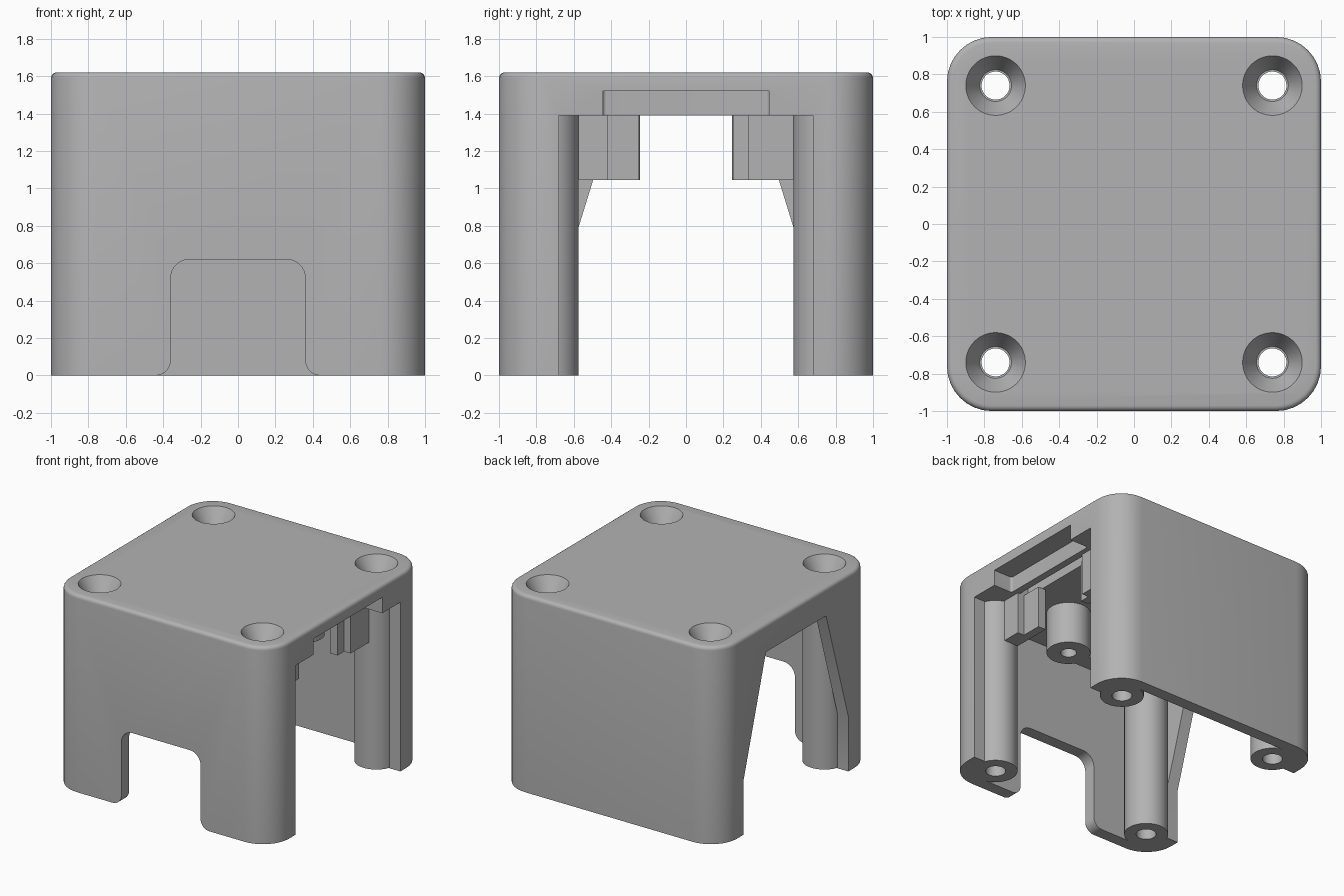
import bpy, bmesh, math
from mathutils import Vector

cube = bpy.data.objects.get("Cube")
if cube:
    bpy.data.objects.remove(cube, do_unlink=True)

grey = bpy.data.materials.new("plain grey")
grey.use_nodes = True
tone = (0.45, 0.45, 0.45, 1)
grey.diffuse_color = tone
grey.node_tree.nodes["Principled BSDF"].inputs["Base Color"].default_value = tone

TOP, CEILING, WALL = 1.62, 1.39, 0.9
POST, POST_R = 0.74, 0.165
SIGNS = (-1, 1)


def fillet(corners, steps=8):
    """Round a polygon given as (a, b, radius) corners."""
    out = []
    n = len(corners)
    for i, (a, b, r) in enumerate(corners):
        p = Vector((a, b))
        if r == 0:
            out.append(p)
            continue
        u = (Vector(corners[i - 1][:2]) - p).normalized()
        v = (Vector(corners[(i + 1) % n][:2]) - p).normalized()
        half = u.angle(v) / 2
        centre = p + (u + v).normalized() * (r / math.sin(half))
        start = p + u * (r / math.tan(half)) - centre
        end = p + v * (r / math.tan(half)) - centre
        sweep = start.angle_signed(end)
        for k in range(steps + 1):
            t = -sweep * k / steps
            c, s = math.cos(t), math.sin(t)
            out.append(centre + Vector((start.x * c - start.y * s, start.x * s + start.y * c)))
    return out


def finish(name, bm):
    bmesh.ops.recalc_face_normals(bm, faces=bm.faces)
    mesh = bpy.data.meshes.new(name)
    bm.to_mesh(mesh)
    bm.free()
    mesh.materials.append(grey)
    obj = bpy.data.objects.new(name, mesh)
    bpy.context.collection.objects.link(obj)
    return obj


def prism(name, corners, axis, lo, hi):
    """Extrude a rounded profile along an axis."""
    place = {"x": lambda a, b, h: (h, a, b),
             "y": lambda a, b, h: (a, h, b),
             "z": lambda a, b, h: (a, b, h)}[axis]
    bm = bmesh.new()
    pts = fillet(corners)
    low = [bm.verts.new(place(p.x, p.y, lo)) for p in pts]
    high = [bm.verts.new(place(p.x, p.y, hi)) for p in pts]
    bm.faces.new(low)
    bm.faces.new(high)
    for i in range(len(pts)):
        bm.faces.new((low[i - 1], low[i], high[i], high[i - 1]))
    return finish(name, bm)


def box(name, x0, x1, y0, y1, z0, z1, r=0):
    x0, x1 = sorted((x0, x1))
    y0, y1 = sorted((y0, y1))
    return prism(name, [(x0, y0, r), (x1, y0, r), (x1, y1, r), (x0, y1, r)], "z", z0, z1)


def cone(name, x, y, z0, z1, r0, r1):
    bm = bmesh.new()
    bmesh.ops.create_cone(bm, cap_ends=True, segments=48, radius1=r0, radius2=r1, depth=z1 - z0)
    bmesh.ops.translate(bm, verts=bm.verts, vec=(x, y, (z0 + z1) / 2))
    return finish(name, bm)


def apply_modifiers(obj):
    graph = bpy.context.evaluated_depsgraph_get()
    mesh = bpy.data.meshes.new_from_object(obj.evaluated_get(graph))
    obj.modifiers.clear()
    obj.data = mesh


def combine(target, other, operation="DIFFERENCE"):
    mod = target.modifiers.new("cut", "BOOLEAN")
    mod.operation, mod.solver, mod.object = operation, "EXACT", other
    apply_modifiers(target)
    bpy.data.objects.remove(other, do_unlink=True)


# Outer block with rounded corners and a softened top edge
cover = box("cover", -1, 1, -1, 1, 0, TOP, 0.24)
bm = bmesh.new()
bm.from_mesh(cover.data)
rim = [e for e in bm.edges if all(v.co.z > TOP - 0.001 for v in e.verts)]
bmesh.ops.bevel(bm, geom=rim, offset=0.03, segments=4, profile=0.5, affect="EDGES")
bm.to_mesh(cover.data)
bm.free()

# Hollow, leaving a post and filled corner around each screw
hollow = box("hollow", -WALL, WALL, -WALL, WALL, -0.2, CEILING)
for sx in SIGNS:
    for sy in SIGNS:
        combine(hollow, cone("post", sx * POST, sy * POST, -0.5, 2, POST_R, POST_R))
        combine(hollow, box("corner_fill", sx * POST, sx * 1.1, sy * POST, sy * 1.1, -0.5, 2))
combine(cover, hollow)

# Side openings: straight on one side, tapering on the other
combine(cover, box("wide_opening", 0.895, 1.2, -0.68, 0.68, -0.2, CEILING))
taper = [(-0.68, -0.2, 0), (0.68, -0.2, 0), (0.68, 0.45, 0),
         (0.39, CEILING, 0), (-0.39, CEILING, 0), (-0.68, 0.45, 0)]
combine(cover, prism("tapered_opening", taper, "x", -1.2, -0.895))

# Front cable opening with rounded top and flared foot
arch = [(-0.6, -0.2, 0), (0.6, -0.2, 0), (0.6, 0, 0), (0.36, 0, 0.08), (0.36, 0.62, 0.1),
        (-0.36, 0.62, 0.1), (-0.36, 0, 0.08), (-0.6, 0, 0)]
combine(cover, prism("front_opening", arch, "y", -1.2, -0.85))

# Slots in the ceiling
combine(cover, box("edge_slot", 0.83, 1.2, -0.445, 0.445, 1.2, 1.52, 0.02))
combine(cover, box("inner_slot", 0.69, 0.77, -0.42, 0.42, 1.2, 1.48))

# Countersunk screw holes
for sx in SIGNS:
    for sy in SIGNS:
        x, y = sx * POST, sy * POST
        combine(cover, cone("screw_hole", x, y, -0.2, 2, 0.075, 0.075))
        combine(cover, cone("countersink", x, y, TOP - 0.13, TOP + 0.001, 0.085, 0.16))

parts = [cover]
LOW = 1.045
for sy, side in ((-1, "front"), (1, "back")):
    # Board clips beside the wide opening
    step = 0.42 if sy < 0 else 0.335
    parts.append(box(side + "_clip", 0.66, 0.79, sy * 0.575, sy * step, LOW, CEILING))
    parts.append(box(side + "_clip_tongue", 0.66, 0.73, sy * step, sy * 0.25, LOW, CEILING))
    # Board bosses joined by a bar
    bar = box(side + "_boss_bar", -0.3, 0.3, sy * 0.36, sy * 0.5, LOW, CEILING)
    for sx in SIGNS:
        combine(bar, cone("boss", sx * 0.3, sy * 0.41, LOW, CEILING, 0.165, 0.165), "UNION")
    for sx in SIGNS:
        combine(bar, cone("boss_hole", sx * 0.3, sy * 0.41, LOW - 0.1, CEILING - 0.04, 0.06, 0.06))
    parts.append(bar)

bpy.ops.object.select_all(action="DESELECT")
for part in parts:
    part.select_set(True)
bpy.context.view_layer.objects.active = cover
bpy.ops.object.shade_smooth_by_angle()
